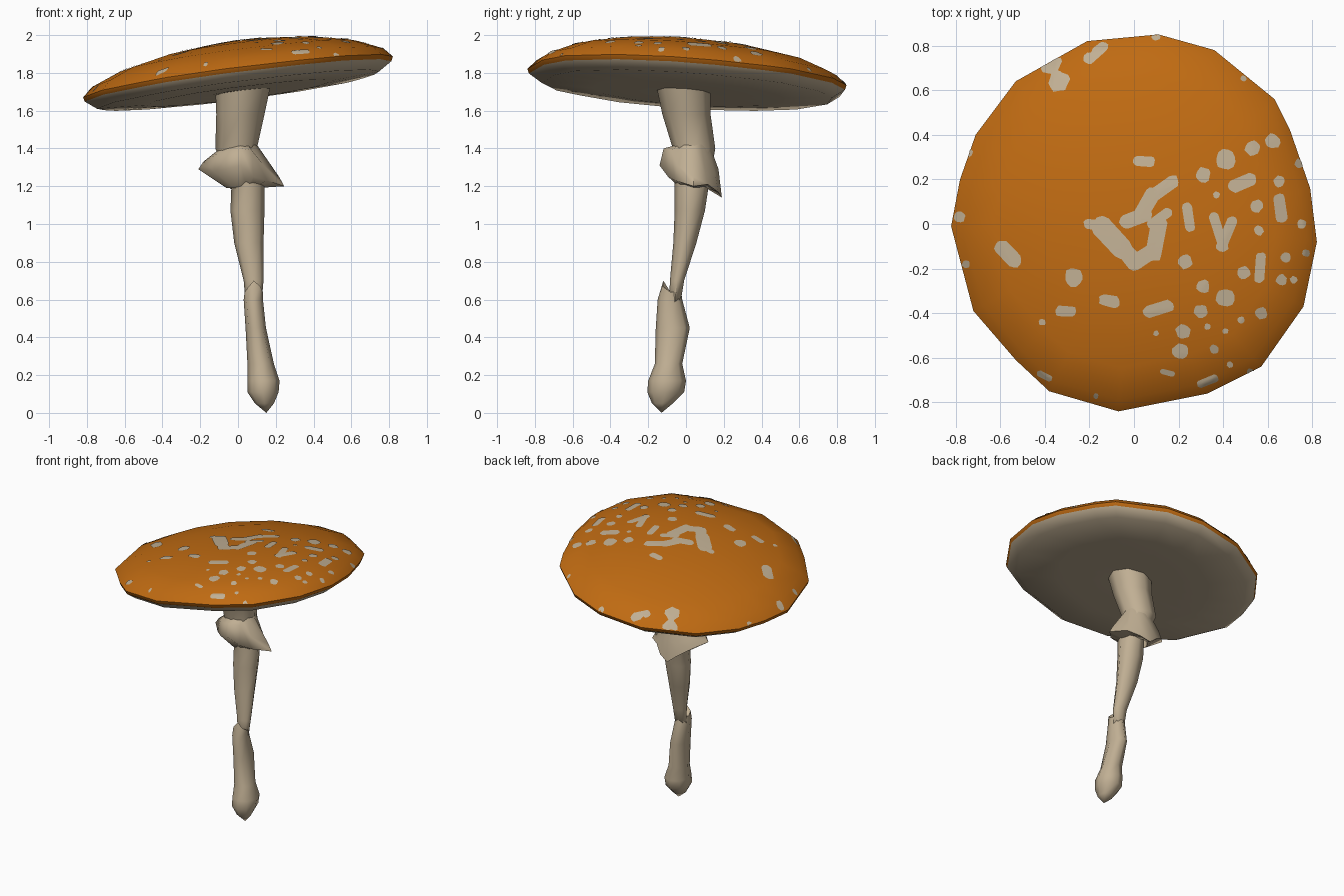
import bpy, bmesh, math, random
from mathutils import Vector
from mathutils.bvhtree import BVHTree

if "Cube" in bpy.data.objects:
    bpy.data.objects.remove(bpy.data.objects["Cube"])

random.seed(4)


def material(name, rgb):
    m = bpy.data.materials.new(name)
    m.diffuse_color = (*rgb, 1)
    m.use_nodes = True
    m.node_tree.nodes["Principled BSDF"].inputs["Base Color"].default_value = m.diffuse_color
    return m


ORANGE = material("orange", (0.52, 0.145, 0.006))
CREAM = material("cream", (0.53, 0.43, 0.295))


def finish(bm, name, mats, angle=60):
    me = bpy.data.meshes.new(name)
    bm.to_mesh(me)
    for m in mats:
        me.materials.append(m)
    ob = bpy.data.objects.new(name, me)
    bpy.context.collection.objects.link(ob)
    bpy.ops.object.select_all(action='DESELECT')
    ob.select_set(True)
    bpy.context.view_layer.objects.active = ob
    bpy.ops.object.shade_smooth_by_angle(angle=math.radians(angle))
    return ob


def loft(rings, start=None, end=None, mat_rule=lambda i: 0, closed=False):
    """Skin a list of point rings; optional pole points close the ends."""
    bm = bmesh.new()
    vs = [[bm.verts.new(p) for p in r] for r in rings]
    n = len(vs[0])
    pairs = list(zip(vs, vs[1:])) + ([(vs[-1], vs[0])] if closed else [])
    for i, (a, b) in enumerate(pairs):
        for k in range(n):
            j = (k + 1) % n
            bm.faces.new((a[k], a[j], b[j], b[k])).material_index = mat_rule(i)
    for pole, ring, idx in ((start, vs[0], 0), (end, vs[-1], len(vs) - 1)):
        if pole:
            c = bm.verts.new(pole)
            for k in range(n):
                bm.faces.new((c, ring[k], ring[(k + 1) % n])).material_index = mat_rule(idx)
    bmesh.ops.recalc_face_normals(bm, faces=bm.faces[:])
    return bm


def oval(z, x0, x1, y0, y1, n=8):
    """Horizontal ring filling the given x and y extents."""
    return [Vector(((x0 + x1) / 2 + (x1 - x0) / 2 * math.cos(2 * math.pi * k / n),
                    (y0 + y1) / 2 + (y1 - y0) / 2 * math.sin(2 * math.pi * k / n), z))
            for k in range(n)]


# Cap: irregular outline, swept through a domed profile on a tilted plane
outline = [(.82, -.08), (.79, .16), (.70, .42), (.63, .56), (.36, .78), (.11, .85),
           (-.21, .82), (-.53, .64), (-.71, .40), (-.78, .20), (-.82, -.01), (-.72, -.39),
           (-.53, -.61), (-.38, -.75), (-.07, -.84), (.33, -.76), (.57, -.64), (.76, -.37)]
profile = [(.25, 1.957), (.5, 1.933), (.77, 1.884), (.94, 1.825), (1, 1.776),
           (.99, 1.752), (.91, 1.706), (.6, 1.692), (.22, 1.695)]


def tilt(x, y, h):
    return Vector((x, y, h + .129 * x - .065 * y))


rings = [[tilt(x * s, y * s, h) for x, y in outline] for s, h in profile]
bm = loft(rings, tilt(0, 0, 1.963), tilt(0, 0, 1.70), lambda i: 1 if i >= 5 else 0)
cap_tree = BVHTree.FromBMesh(bm)
finish(bm, "cap", [ORANGE, CREAM])


# Warts on the cap: thin patches laid on the surface
def on_cap(x, y):
    while True:
        hit, nor, _, _ = cap_tree.ray_cast(Vector((x, y, 3)), Vector((0, 0, -1)))
        if hit and nor.z > .1:
            return hit + nor * .004
        x, y = x * .99, y * .99


def patch(bm, x0, y0, x1, y1, w, n=12):
    mid = Vector(((x0 + x1) / 2, (y0 + y1) / 2))
    ang = math.atan2(y1 - y0, x1 - x0)
    edge = []
    for k in range(n):
        t = 2 * math.pi * (k + .5) / n
        end = Vector((x1, y1)) if math.cos(t) > 0 else Vector((x0, y0))
        r = w * random.uniform(.88, 1.12)
        edge.append(end + Vector((math.cos(t + ang), math.sin(t + ang))) * r)
    c = bm.verts.new(on_cap(*mid))
    inner, outer = [[bm.verts.new(on_cap(*mid.lerp(p, s))) for p in edge] for s in (.5, 1)]
    for k in range(n):
        j = (k + 1) % n
        bm.faces.new((c, inner[k], inner[j]))
        bm.faces.new((inner[k], outer[k], outer[j], inner[j]))


round_warts = [
    (.10, .84, .02), (.49, .65, .013), (-.74, .32, .02), (-.78, .03, .025), (-.75, -.18, .018),
    (-.27, -.24, .042), (-.41, -.44, .015), (-.17, -.77, .012), (.10, -.49, .013),
    (.22, -.48, .033), (.21, -.57, .037), (.30, -.39, .03), (.36, -.56, .02), (.33, -.46, .014),
    (.41, -.48, .013), (.43, -.63, .014), (.41, -.33, .042), (.31, -.28, .03), (.23, -.17, .032),
    (.31, .22, .034), (.41, .29, .045), (.37, .13, .015), (.53, .34, .034), (.62, .37, .034),
    (.55, .08, .028), (.65, .19, .025), (.74, .27, .022), (.75, .0, .02), (.56, -.03, .022),
    (.49, -.22, .03), (.68, -.15, .022), (.66, -.25, .025), (.715, -.25, .017),
    (.77, -.13, .016), (.57, -.40, .027), (.48, -.43, .015), (.52, -.66, .015)]
long_warts = [
    (-.37, .71, -.34, .64, .05), (-.20, .74, -.14, .79, .025), (.02, .28, .07, .28, .024),
    (-.59, -.11, -.54, -.16, .036), (-.33, -.39, -.28, -.39, .023), (-.13, -.34, -.09, -.35, .027),
    (-.42, -.67, -.38, -.69, .015), (.07, -.39, .15, -.37, .028), (.13, -.66, .17, -.67, .013),
    (.30, -.715, .36, -.69, .018), (.24, .07, .25, -.01, .025), (.45, .17, .52, .20, .03),
    (.65, .11, .66, .03, .026), (.36, .03, .40, -.10, .024), (.44, .01, .39, -.10, .024),
    (.57, -.15, .56, -.24, .023)]
# Large broken scar in the middle
scar = [(-.20, .0, -.12, -.01, .025), (-.14, -.02, -.06, -.10, .052), (-.05, -.11, .0, -.17, .04),
        (.01, -.17, .09, -.12, .036), (.09, -.13, .11, .0, .038), (.08, .0, .15, .05, .022),
        (-.03, .01, .05, .04, .033), (.03, .04, .08, .13, .035), (.08, .12, .17, .19, .03)]

bm = bmesh.new()
for x, y, r in round_warts:
    patch(bm, x, y, x, y, r)
for s in long_warts + scar:
    patch(bm, *s)
finish(bm, "cap_warts", [CREAM])

# Stem: upper shaft running up into the cap
shaft = [oval(*r) for r in (
    (.58, .04, .125, -.09, -.03), (.70, .03, .135, -.085, -.01), (.90, -.02, .135, -.067, .055),
    (1.07, -.04, .14, -.06, .10), (1.20, -.035, .14, -.06, .12), (1.40, -.12, .10, -.07, .155),
    (1.58, -.115, .14, -.125, .13), (1.72, -.12, .17, -.155, .13))]
finish(loft(shaft, (.08, -.06, .56), (.02, 0, 1.74)), "stem", [CREAM])

# Lower sheath with bulb, ending in a torn point at the front
sheath = [oval(*r) for r in (
    (.05, .09, .19, -.18, -.07), (.11, .05, .215, -.205, -.01), (.17, .05, .22, -.20, .0),
    (.26, .05, .19, -.165, -.02), (.45, .04, .148, -.16, .02), (.60, .03, .132, -.15, -.02))]
lip = oval(.64, .035, .132, -.14, -.025)
lip[6].z, lip[7].z, lip[5].z = .70, .67, .66
lip[6].y += .02
sheath.append(lip)
finish(loft(sheath, (.15, -.13, 0), (.08, -.07, .62)), "stem_base", [CREAM])

# Ring skirt: ragged collar given as (angle, radius, top z, bottom z)
ragged = [(0, .23, 1.25, 1.20), (28, .16, 1.25, 1.21), (60, .15, 1.27, 1.17),
          (88, .15, 1.29, 1.14), (118, .15, 1.28, 1.20), (150, .17, 1.31, 1.25),
          (180, .225, 1.33, 1.29), (212, .17, 1.37, 1.28), (242, .17, 1.38, 1.29),
          (270, .18, 1.40, 1.31), (296, .15, 1.39, 1.25), (325, .17, 1.31, 1.23)]
collar = [[], [], [], []]
for a, r, zt, zb in ragged:
    d = Vector((math.cos(math.radians(a)), math.sin(math.radians(a)), 0))
    c = Vector((.015, .04, 0))
    up = Vector((0, 0, 1))
    collar[0].append(c + d * .085 + up * 1.42)
    collar[1].append(c + d * r * .88 + up * zt)
    collar[2].append(c + d * r + up * zb)
    collar[3].append(c + d * .075 + up * 1.19)
finish(loft(collar, closed=True), "stem_ring", [CREAM], 75)
